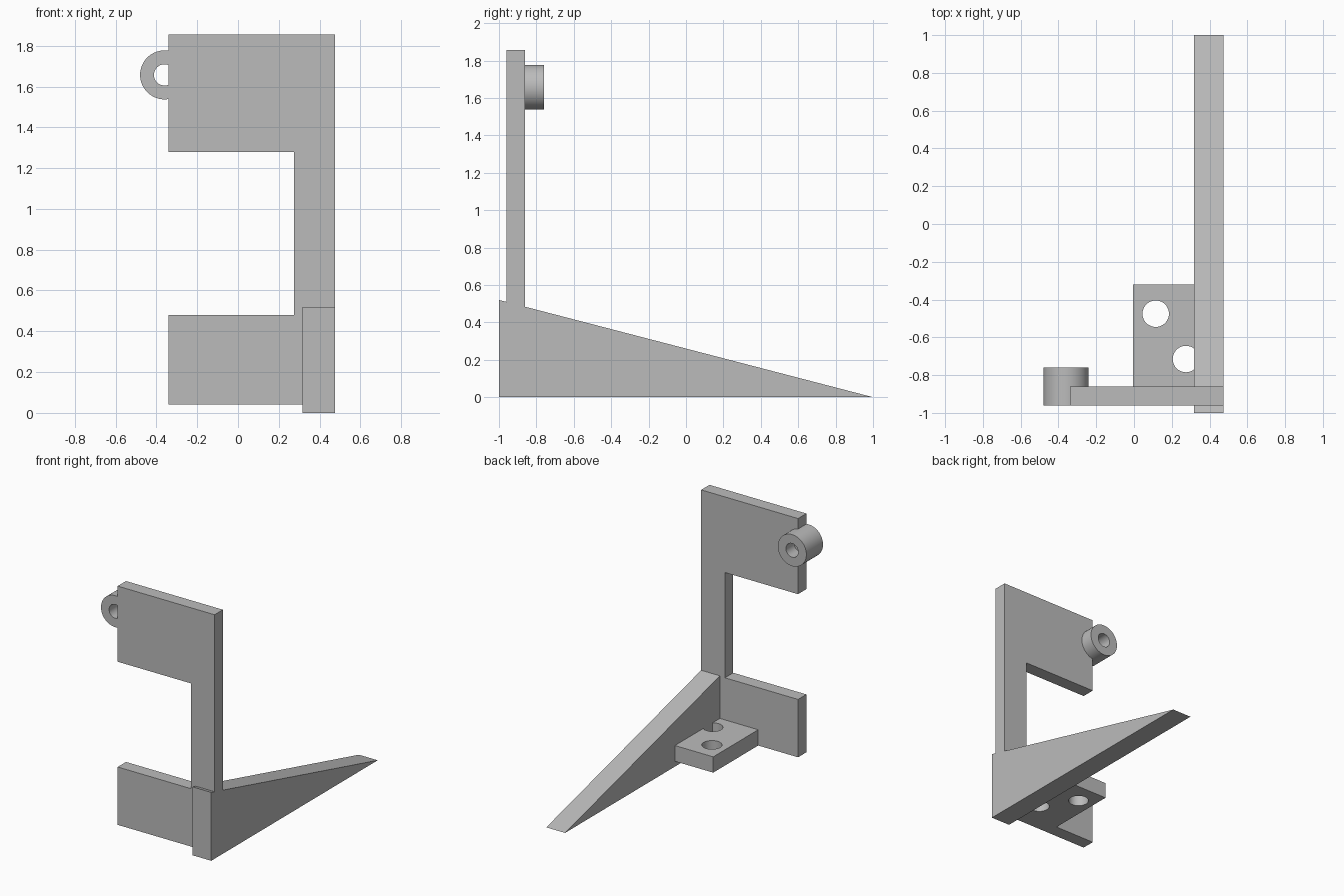
import bpy, bmesh
from math import radians
from mathutils import Matrix, Vector

cube = bpy.data.objects.get("Cube")
if cube:
    bpy.data.objects.remove(cube, do_unlink=True)

# Single grey material
GREY = (0.5, 0.5, 0.5, 1.0)
grey = bpy.data.materials.new("plain grey")
grey.use_nodes = True
grey.diffuse_color = GREY
grey.node_tree.nodes["Principled BSDF"].inputs["Base Color"].default_value = GREY


def add_object(name, bm):
    bmesh.ops.recalc_face_normals(bm, faces=bm.faces)
    mesh = bpy.data.meshes.new(name)
    bm.to_mesh(mesh)
    bm.free()
    mesh.materials.append(grey)
    obj = bpy.data.objects.new(name, mesh)
    bpy.context.collection.objects.link(obj)
    return obj


def extrude_outline(name, points, vector):
    bm = bmesh.new()
    face = bm.faces.new([bm.verts.new(p) for p in points])
    result = bmesh.ops.extrude_face_region(bm, geom=[face], use_keep_orig=True)
    verts = [g for g in result["geom"] if isinstance(g, bmesh.types.BMVert)]
    bmesh.ops.translate(bm, verts=verts, vec=vector)
    return add_object(name, bm)


def cylinder(name, centre, radius, depth, along_y=False):
    bm = bmesh.new()
    turn = Matrix.Rotation(radians(90), 4, 'X') if along_y else Matrix()
    bmesh.ops.create_cone(bm, cap_ends=True, segments=64, radius1=radius,
                          radius2=radius, depth=depth,
                          matrix=Matrix.Translation(centre) @ turn)
    return add_object(name, bm)


def activate(obj):
    bpy.ops.object.select_all(action='DESELECT')
    obj.select_set(True)
    bpy.context.view_layer.objects.active = obj


def drill(obj, cutter):
    cutter.hide_render = True
    mod = obj.modifiers.new("hole", 'BOOLEAN')
    mod.operation = 'DIFFERENCE'
    mod.solver = 'EXACT'
    mod.object = cutter
    activate(obj)
    bpy.ops.object.modifier_apply(modifier=mod.name)
    bpy.data.objects.remove(cutter, do_unlink=True)


def smooth(obj):
    activate(obj)
    bpy.ops.object.shade_smooth_by_angle(angle=radians(30))


# Upright C-shaped plate
LEFT, RIGHT, COLUMN = -0.34, 0.475, 0.275
FRONT, BACK = -0.96, -0.86
outline = [(LEFT, 0.04), (RIGHT, 0.04), (RIGHT, 1.855), (LEFT, 1.855),
           (LEFT, 1.28), (COLUMN, 1.28), (COLUMN, 0.48), (LEFT, 0.48)]
extrude_outline("upright_plate", [(x, FRONT, z) for x, z in outline],
                Vector((0, BACK - FRONT, 0)))

# Long sloping wedge foot
WEDGE = 0.317
extrude_outline("wedge_foot", [(WEDGE, -1, 0), (WEDGE, 1, 0), (WEDGE, -1, 0.52)],
                Vector((RIGHT - WEDGE, 0, 0)))

# Mounting shelf, running into the wedge, with two bolt holes
shelf = extrude_outline("mounting_shelf",
                        [(-0.005, BACK, 0.04), (0.4, BACK, 0.04),
                         (0.4, -0.32, 0.04), (-0.005, -0.32, 0.04)],
                        Vector((0, 0, 0.12)))
for x, y in ((0.115, -0.475), (0.275, -0.715)):
    drill(shelf, cylinder("hole_cutter", (x, y, 0.1), 0.07, 0.4))
smooth(shelf)

# Ring boss on the edge of the upper arm
ring_centre = (-0.36, -0.86, 1.657)
ring = cylinder("ring_boss", ring_centre, 0.12, 0.2, along_y=True)
drill(ring, cylinder("hole_cutter", ring_centre, 0.052, 0.5, along_y=True))
smooth(ring)
